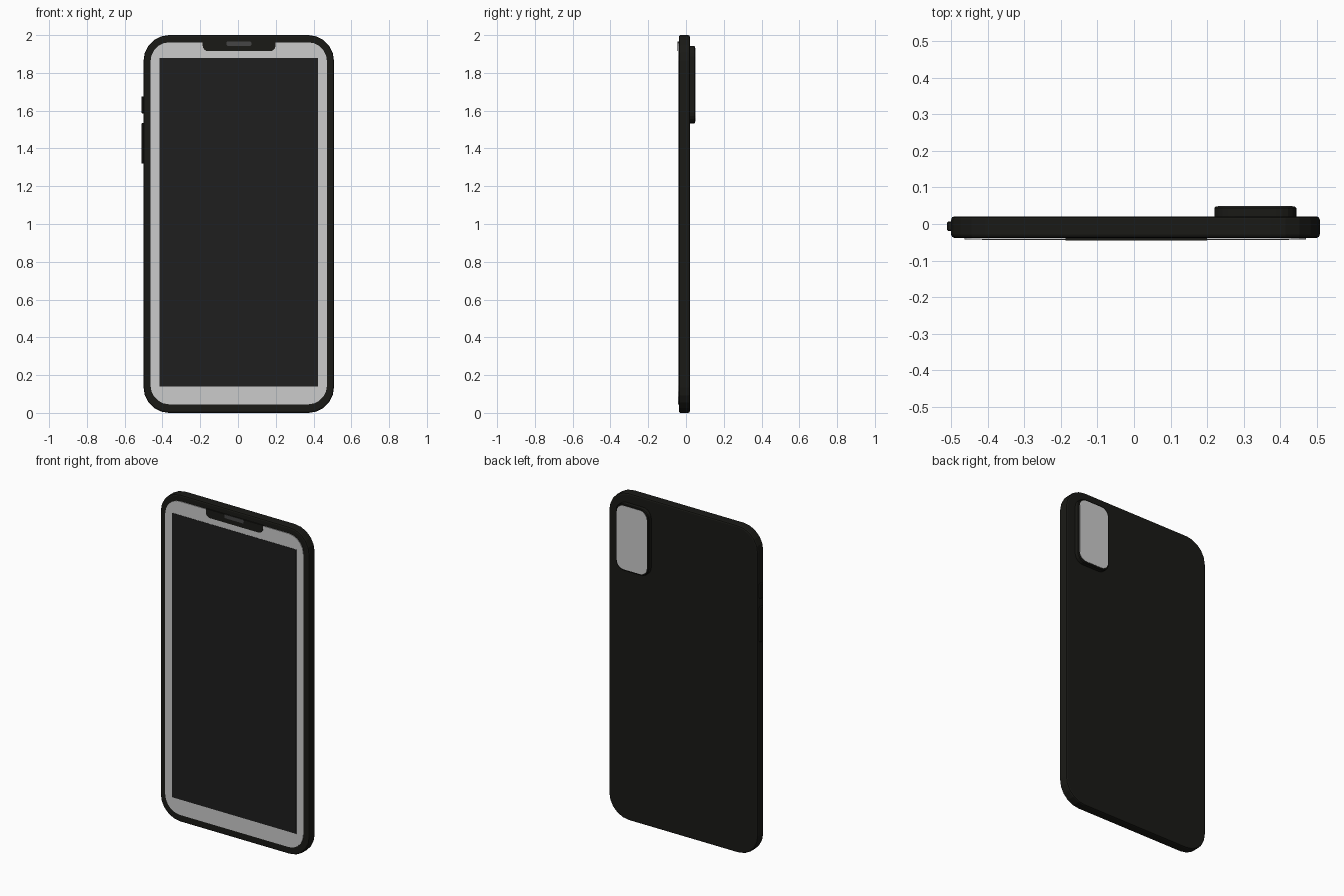
import bpy, bmesh, math

if "Cube" in bpy.data.objects:
    bpy.data.objects.remove(bpy.data.objects["Cube"])


def paint(name, v, blue=0.0):
    m = bpy.data.materials.new(name)
    m.diffuse_color = (v, v, v * (1 - blue), 1)
    m.use_nodes = True
    m.node_tree.nodes["Principled BSDF"].inputs["Base Color"].default_value = m.diffuse_color
    return m


BLACK = paint("black_case", 0.010, 0.2)
SCREEN = paint("screen_black", 0.013)
DARK = paint("dark_grey", 0.06)


def slab(name, x, z, y, top_r=0.0, low_r=0.0, seg=5, bevel=0.0, bevel_seg=2, mat=None):
    """Rounded rectangle in the XZ plane, extruded along y."""
    pts = []
    corners = [(x[1], z[1], -1, -1, top_r, 0), (x[0], z[1], 1, -1, top_r, 90),
               (x[0], z[0], 1, 1, low_r, 180), (x[1], z[0], -1, 1, low_r, 270)]
    for cx, cz, sx, sz, r, start in corners:
        if r == 0:
            pts.append((cx, cz))
            continue
        for i in range(seg + 1):
            a = math.radians(start + 90 * i / seg)
            pts.append((cx + sx * r + r * math.cos(a), cz + sz * r + r * math.sin(a)))
    bm = bmesh.new()
    face = bm.faces.new([bm.verts.new((px, y[0], pz)) for px, pz in pts])
    ext = bmesh.ops.extrude_face_region(bm, geom=[face])
    moved = [g for g in ext["geom"] if isinstance(g, bmesh.types.BMVert)]
    bmesh.ops.translate(bm, verts=moved, vec=(0, y[1] - y[0], 0))
    bmesh.ops.recalc_face_normals(bm, faces=bm.faces)
    me = bpy.data.meshes.new(name)
    bm.to_mesh(me)
    bm.free()
    ob = bpy.data.objects.new(name, me)
    bpy.context.collection.objects.link(ob)
    if mat:
        me.materials.append(mat)
    if bevel:
        mod = ob.modifiers.new("edge_bevel", "BEVEL")
        mod.width = bevel
        mod.segments = bevel_seg
        mod.limit_method = 'ANGLE'
        mod.angle_limit = math.radians(50)
    return ob


# Case with rounded corners and softened rims
slab("case", (-0.50, 0.508), (0, 2), (-0.038, 0.021), 0.135, 0.135, bevel=0.009, mat=BLACK)

# Front: glass border, display, notch and earpiece
slab("front_glass", (-0.463, 0.471), (0.045, 1.962), (-0.042, -0.03), 0.10, 0.10)
slab("display", (-0.416, 0.424), (0.14, 1.878), (-0.0435, -0.036), mat=SCREEN)
slab("notch", (-0.187, 0.199), (1.915, 1.966), (-0.0445, -0.034), 0, 0.03, seg=4, mat=BLACK)
slab("earpiece", (-0.061, 0.071), (1.943, 1.966), (-0.0455, -0.036), 0.008, 0.008, seg=3, mat=DARK)

# Back: camera bump with pale cover
slab("camera_bump", (0.22, 0.444), (1.533, 1.942), (0.01, 0.048), 0.055, 0.055,
     bevel=0.004, bevel_seg=1, mat=BLACK)
slab("camera_cover", (0.230, 0.434), (1.543, 1.932), (0.04, 0.0495), 0.047, 0.047)

# Side buttons
for name, z in (("upper_button", (1.586, 1.676)), ("lower_button", (1.320, 1.534))):
    slab(name, (-0.511, -0.49), z, (-0.019, 0.007), bevel=0.003, bevel_seg=1, mat=BLACK)
